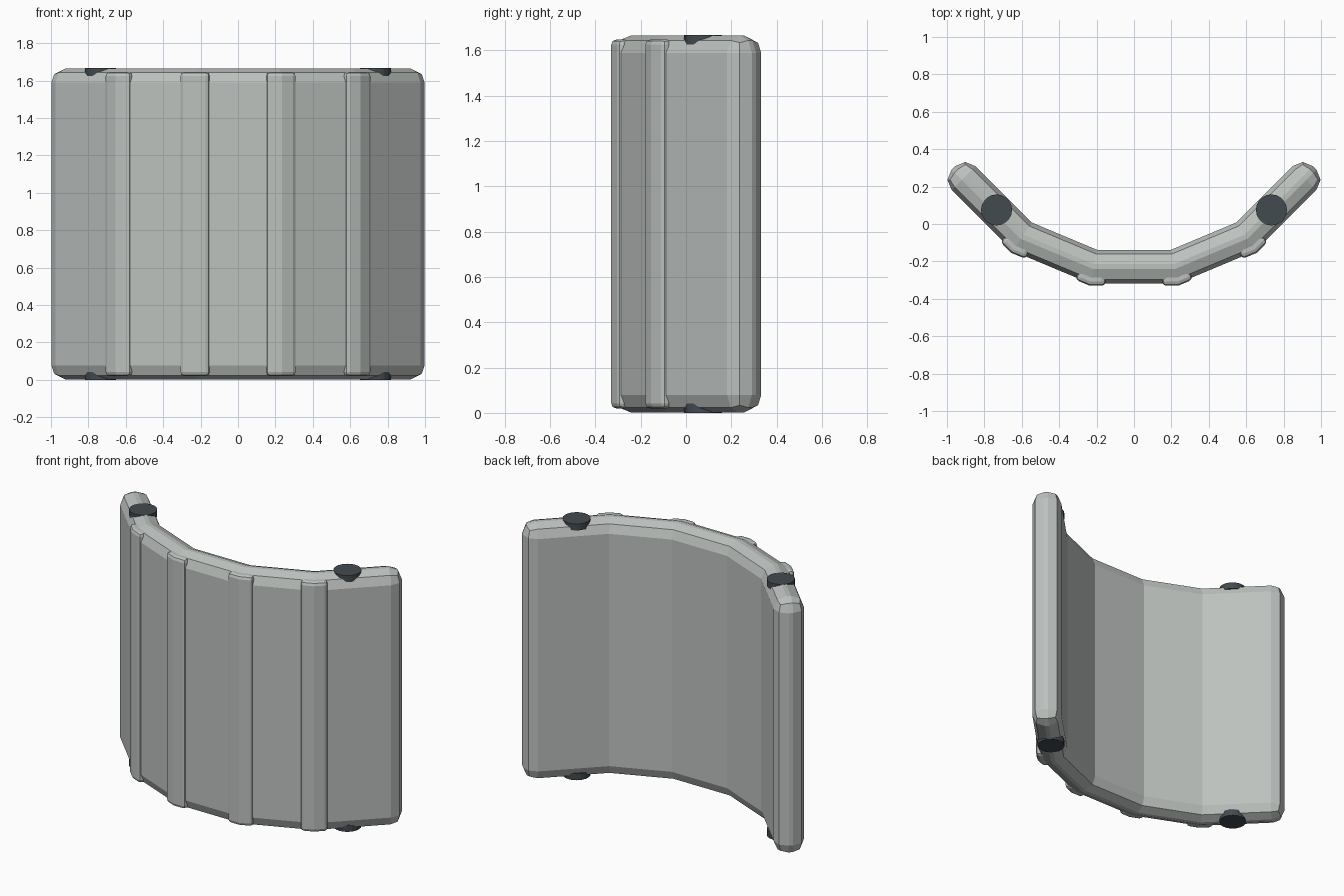
import bpy
import bmesh
from mathutils import Vector

HEIGHT = 1.667

cube = bpy.data.objects.get("Cube")
if cube:
    bpy.data.objects.remove(cube)


def make_material(name, rgb):
    mat = bpy.data.materials.new(name)
    mat.use_nodes = True
    mat.diffuse_color = (*rgb, 1)
    mat.node_tree.nodes["Principled BSDF"].inputs["Base Color"].default_value = (*rgb, 1)
    return mat


grey = make_material("light_grey", (0.51, 0.54, 0.52))
dark = make_material("dark_slate", (0.055, 0.07, 0.078))


def finish(name, bm, mat):
    bmesh.ops.recalc_face_normals(bm, faces=bm.faces)
    mesh = bpy.data.meshes.new(name)
    bm.to_mesh(mesh)
    bm.free()
    mesh.materials.append(mat)
    obj = bpy.data.objects.new(name, mesh)
    bpy.context.collection.objects.link(obj)
    return obj


def offset_path(path, dist):
    """Shift a path sideways with mitred corners; positive is outward."""
    dirs = [(b - a).normalized() for a, b in zip(path, path[1:])]
    result = []
    for i, p in enumerate(path):
        before, after = dirs[max(i - 1, 0)], dirs[min(i, len(dirs) - 1)]
        normals = [Vector((d.y, -d.x)) for d in (before, after)]
        mitre = (normals[0] + normals[1]).normalized()
        result.append(p + mitre * dist / mitre.dot(normals[0]))
    return result


def wall(name, path, inner, outer, z0, z1, bevel):
    """Upright wall along a path, with rounded rim and ends."""
    bm = bmesh.new()
    rings = []
    for a, b in zip(offset_path(path, inner), offset_path(path, outer)):
        rings.append([bm.verts.new((p.x, p.y, z))
                      for p, z in ((a, z0), (b, z0), (b, z1), (a, z1))])
    for r, s in zip(rings, rings[1:]):
        for k in range(4):
            n = (k + 1) % 4
            bm.faces.new((r[k], r[n], s[n], s[k]))
    bm.faces.new(rings[0])
    bm.faces.new(rings[-1])
    obj = finish(name, bm, grey)
    mod = obj.modifiers.new("rounded_edges", "BEVEL")
    mod.width = bevel
    mod.segments = 2
    mod.limit_method = "ANGLE"
    mod.angle_limit = 0.8
    return obj


# Curved panel: five flat bays along a mirrored centre line
half = [Vector(p) for p in ((0.216, -0.228), (0.598, -0.068), (0.966, 0.30))]
centre = [Vector((-p.x, p.y)) for p in reversed(half)] + half
wall("curved_panel", centre, -0.09, 0.09, 0.001, HEIGHT - 0.001, 0.077)

# Raised ribs wrapped around the four outer corners
outer = offset_path(centre, 0.09)
for i, label in enumerate(("right_outer", "right_inner", "left_inner", "left_outer"), 1):
    corner = outer[i]
    arms = [corner + (outer[j] - corner).normalized() * 0.083 for j in (i - 1, i + 1)]
    wall(label + "_rib", [arms[0], corner, arms[1]], -0.06, 0.012, 0.02, HEIGHT - 0.02, 0.022)

# Flush studs in the rim, top and bottom
for side, x in (("left", 0.735), ("right", -0.735)):
    for level, z in (("top", HEIGHT - 0.021), ("bottom", 0.021)):
        bm = bmesh.new()
        bmesh.ops.create_cone(bm, cap_ends=True, segments=20,
                              radius1=0.083, radius2=0.083, depth=0.042)
        bmesh.ops.translate(bm, verts=bm.verts, vec=(x, 0.075, z))
        finish(f"{side}_{level}_stud", bm, dark)
